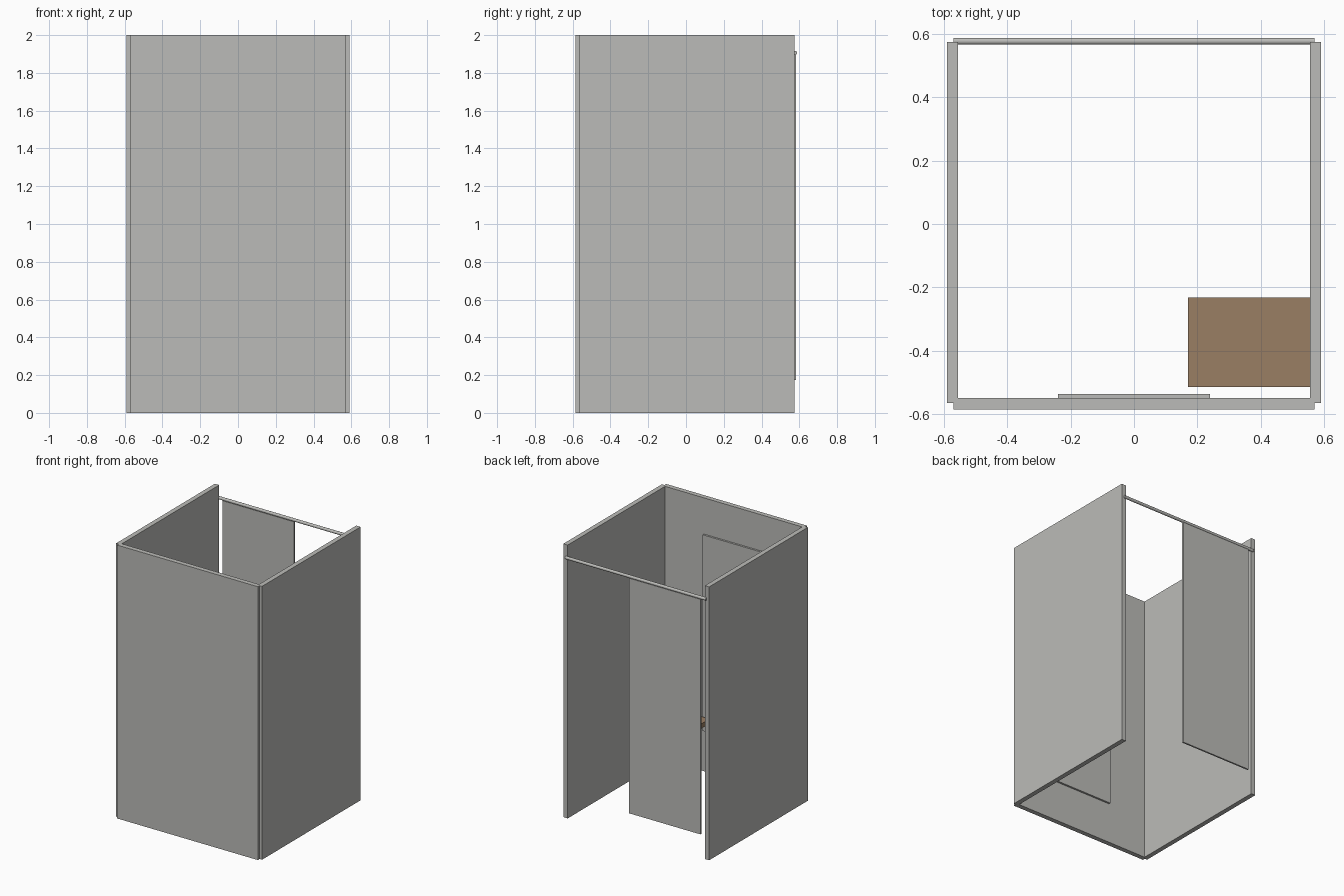
import bpy
from math import pi

cube = bpy.data.objects.get("Cube")
if cube:
    bpy.data.objects.remove(cube, do_unlink=True)


def material(name, color):
    mat = bpy.data.materials.new(name)
    mat.use_nodes = True
    mat.diffuse_color = color
    mat.node_tree.nodes["Principled BSDF"].inputs["Base Color"].default_value = color
    return mat


grey = material("warm grey", (0.5, 0.5, 0.48, 1))
brown = material("brown wood", (0.32, 0.21, 0.127, 1))


def box(name, x, y, z, mat):
    """Box spanning the given (min, max) ranges."""
    spans = (x, y, z)
    bpy.ops.mesh.primitive_cube_add(size=1, location=[(a + b) / 2 for a, b in spans])
    obj = bpy.context.object
    obj.name = name
    obj.scale = [b - a for a, b in spans]
    bpy.ops.object.transform_apply(location=False, rotation=False, scale=True)
    obj.data.materials.append(mat)
    return obj


# Three walls, open at the back and with stepped front corners
box("front_wall", (-0.57, 0.57), (-0.585, -0.55), (0, 2), grey)
box("left_wall", (0.555, 0.59), (-0.565, 0.575), (0, 2), grey)
box("right_wall", (-0.59, -0.555), (-0.565, 0.575), (0, 2), grey)

# Mirror on the inside of the front wall
box("mirror", (-0.24, 0.24), (-0.55, -0.536), (0.30, 1.735), grey)

# Bench fixed to the left wall
box("bench", (0.17, 0.555), (-0.515, -0.232), (0.38, 0.415), brown)

# Curtain hanging across part of the opening
box("curtain", (-0.525, 0.053), (0.571, 0.583), (0.175, 1.895), grey)

# Curtain rod
bpy.ops.mesh.primitive_cylinder_add(vertices=24, radius=0.011, depth=1.14,
                                    location=(0, 0.577, 1.906), rotation=(0, pi / 2, 0))
rod = bpy.context.object
rod.name = "curtain_rod"
rod.data.materials.append(grey)
bpy.ops.object.shade_smooth_by_angle()
